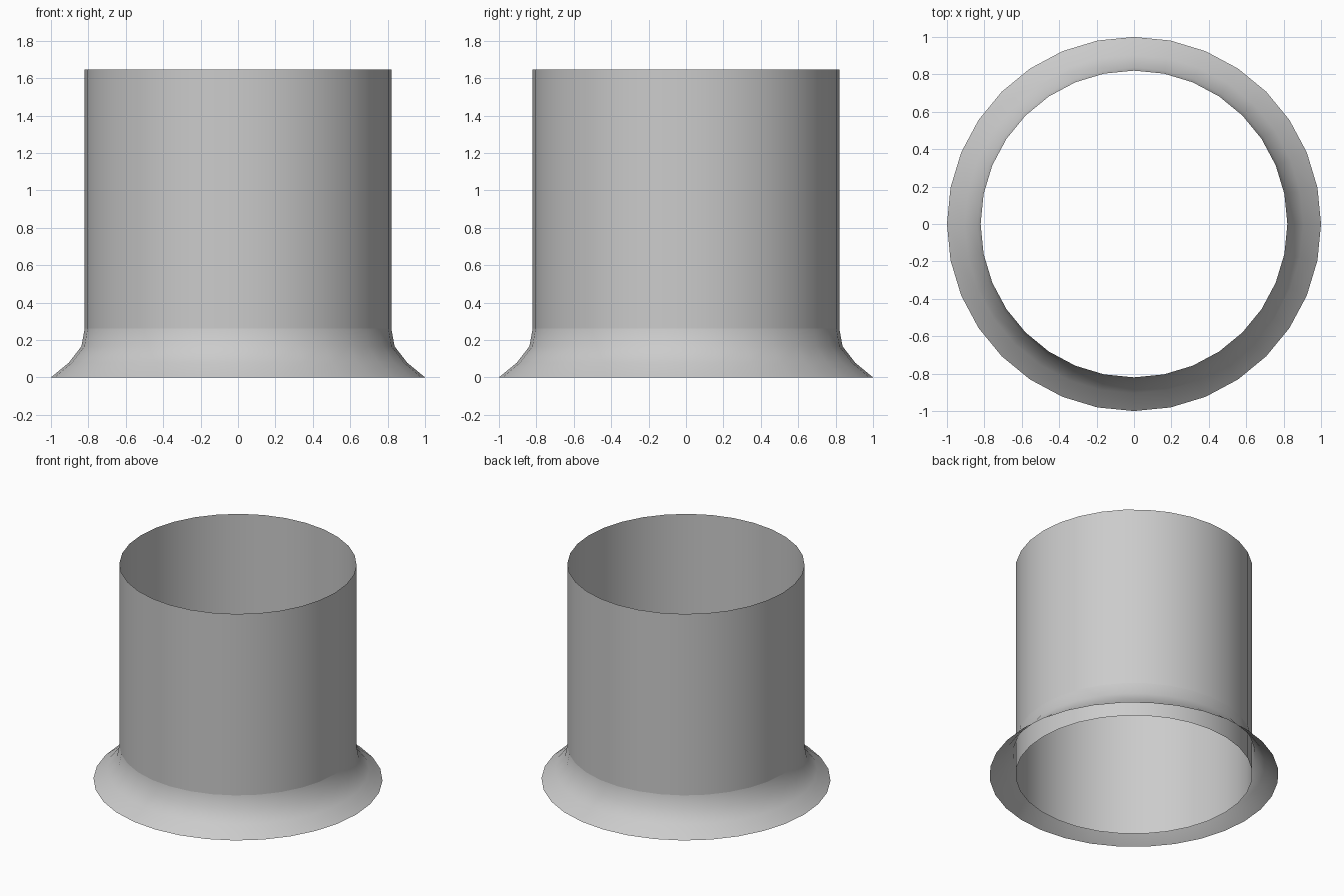
import bpy, bmesh
from math import cos, sin, tau

if "Cube" in bpy.data.objects:
    bpy.data.objects.remove(bpy.data.objects["Cube"])

SIDES = 32


def lathe(name, profile):
    """Revolve an open (radius, z) profile into a smooth open shell."""
    bm = bmesh.new()
    rings = [[bm.verts.new((r * cos(tau * i / SIDES), r * sin(tau * i / SIDES), z))
              for i in range(SIDES)] for r, z in profile]
    for low, high in zip(rings, rings[1:]):
        for i in range(SIDES):
            j = (i + 1) % SIDES
            face = bm.faces.new((low[i], low[j], high[j], high[i]))
            face.smooth = True
    mesh = bpy.data.meshes.new(name)
    bm.to_mesh(mesh)
    bm.free()
    obj = bpy.data.objects.new(name, mesh)
    bpy.context.collection.objects.link(obj)
    return obj


# Straight pipe, open at both ends, reaching the ground
lathe("pipe", [(0.82, 0.0), (0.82, 1.645)])

# Flared skirt around the foot of the pipe, open underneath
lathe("base_flare", [(1.0, 0.0), (0.905, 0.078), (0.837, 0.166), (0.82, 0.26)])
